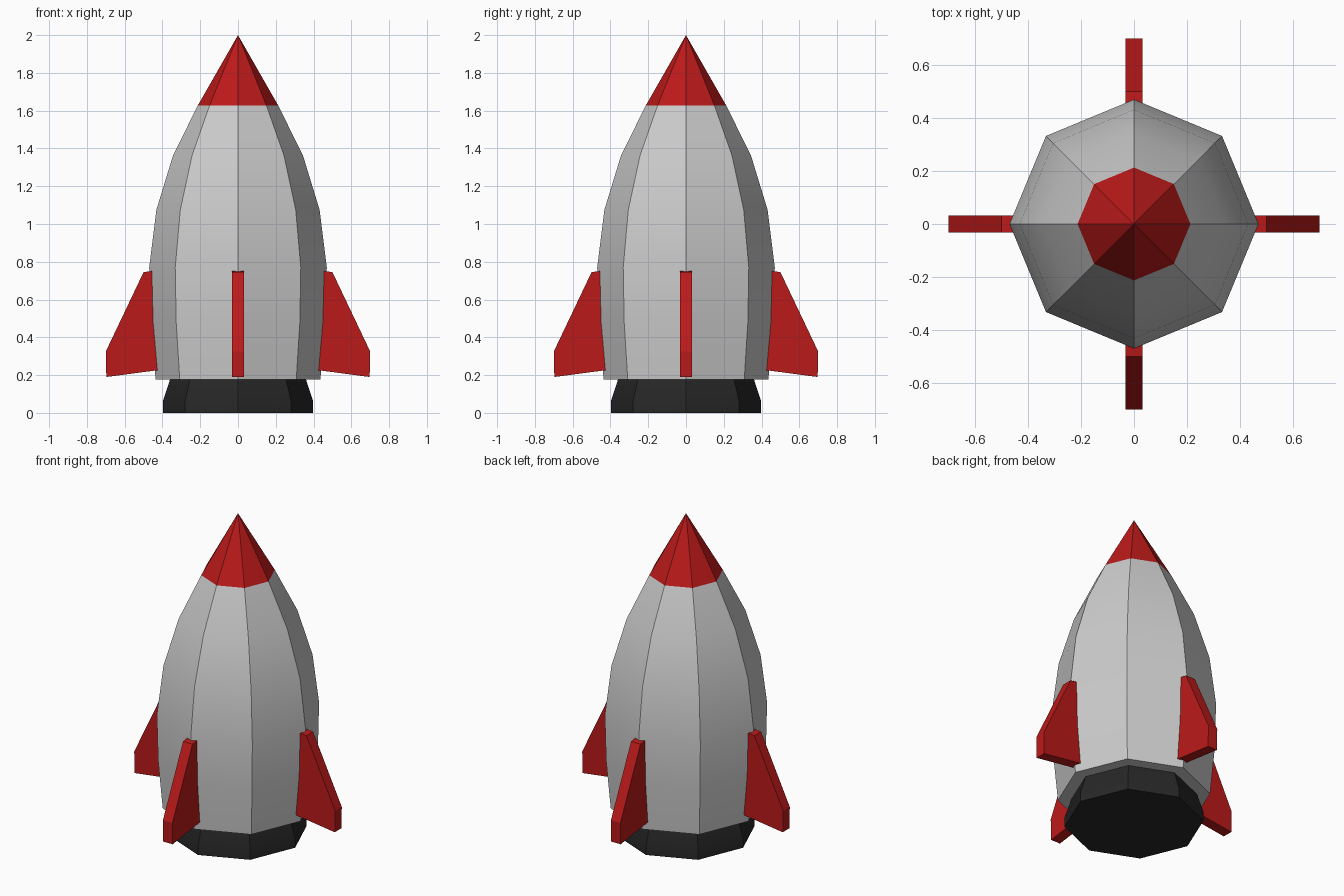
import bpy, bmesh, math
from mathutils import Matrix

if "Cube" in bpy.data.objects:
    bpy.data.objects.remove(bpy.data.objects["Cube"])

SIDES = 8


def material(name, rgb):
    m = bpy.data.materials.new(name)
    m.diffuse_color = (*rgb, 1)
    m.use_nodes = True
    m.node_tree.nodes["Principled BSDF"].inputs["Base Color"].default_value = m.diffuse_color
    return m


def finish(name, bm, mat=None):
    bmesh.ops.recalc_face_normals(bm, faces=bm.faces)
    mesh = bpy.data.meshes.new(name)
    bm.to_mesh(mesh)
    bm.free()
    ob = bpy.data.objects.new(name, mesh)
    bpy.context.collection.objects.link(ob)
    if mat:
        mesh.materials.append(mat)
    return ob


def smooth(ob):
    bpy.ops.object.select_all(action='DESELECT')
    ob.select_set(True)
    bpy.context.view_layer.objects.active = ob
    bpy.ops.object.shade_smooth_by_angle(angle=math.radians(30))


def lathe(name, profile, mat=None):
    """Eight-sided turned solid from (radius, z) points, bottom to top."""
    bm = bmesh.new()
    rings = []
    for r, z in profile:
        if r == 0:
            rings.append([bm.verts.new((0, 0, z))] * SIDES)
        else:
            rings.append([bm.verts.new((r * math.cos(a), r * math.sin(a), z))
                          for a in (math.tau * i / SIDES for i in range(SIDES))])
    for low, high in zip(rings, rings[1:]):
        for i in range(SIDES):
            j = (i + 1) % SIDES
            quad = (low[i], low[j], high[j], high[i])
            bm.faces.new(list(dict.fromkeys(quad)))
    for ring, (r, z) in ((rings[0], profile[0]), (rings[-1], profile[-1])):
        if r > 0:
            bm.faces.new(ring)
    ob = finish(name, bm, mat)
    smooth(ob)
    return ob


def fin(name, angle, mat):
    """Flat plate in the radial plane, extruded to its thickness."""
    outline = [(0.41, 0.228), (0.697, 0.19), (0.70, 0.325), (0.50, 0.745), (0.41, 0.757)]
    half = 0.033
    bm = bmesh.new()
    face = bm.faces.new([bm.verts.new((x, -half, z)) for x, z in outline])
    ext = bmesh.ops.extrude_face_region(bm, geom=[face], use_keep_orig=True)
    moved = [v for v in ext['geom'] if isinstance(v, bmesh.types.BMVert)]
    bmesh.ops.translate(bm, verts=moved, vec=(0, 2 * half, 0))
    bmesh.ops.rotate(bm, verts=bm.verts, matrix=Matrix.Rotation(angle, 3, 'Z'))
    return finish(name, bm, mat)


red = material("red_paint", (0.5, 0.01, 0.01))
black = material("black_metal", (0.02, 0.02, 0.02))

# Hull, nose and engine
lathe("hull", [(0.436, 0.177), (0.463, 0.48), (0.47, 0.77), (0.432, 1.075),
               (0.344, 1.363), (0.213, 1.627)])
lathe("nose_cone", [(0.213, 1.627), (0, 2.0)], red)
lathe("engine_nozzle", [(0.398, 0), (0.398, 0.06), (0.36, 0.177)], black)

# Four fins on the hull's corner edges
for i, side in enumerate(("right", "back", "left", "front")):
    fin("fin_" + side, i * math.pi / 2, red)
